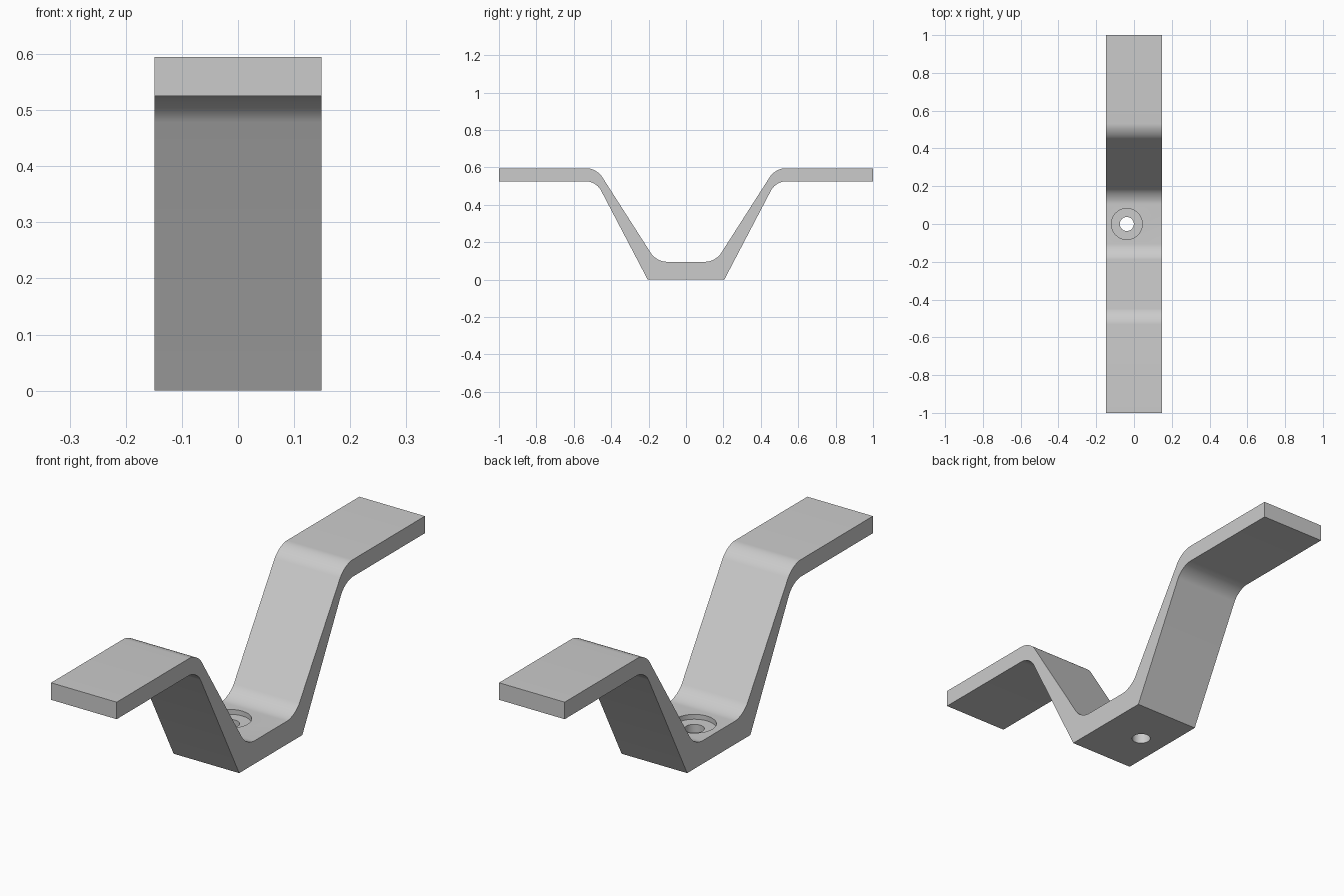
import bpy
import bmesh
import math

cube = bpy.data.objects.get("Cube")
if cube:
    bpy.data.objects.remove(cube, do_unlink=True)

WIDTH = 0.298
TOP, UNDER, FLOOR = 0.595, 0.525, 0.095
HOLE_X = -0.038

steel = bpy.data.materials.new("plain grey")
steel.use_nodes = True
grey = (0.6, 0.6, 0.6, 1)
steel.diffuse_color = grey
steel.node_tree.nodes["Principled BSDF"].inputs["Base Color"].default_value = grey


def new_object(name, bm):
    mesh = bpy.data.meshes.new(name)
    bmesh.ops.recalc_face_normals(bm, faces=bm.faces)
    bm.to_mesh(mesh)
    bm.free()
    mesh.materials.append(steel)
    ob = bpy.data.objects.new(name, mesh)
    bpy.context.collection.objects.link(ob)
    return ob


def cutter(name, radius, bottom, top):
    bm = bmesh.new()
    bmesh.ops.create_cone(bm, cap_ends=True, segments=64, radius1=radius,
                          radius2=radius, depth=top - bottom)
    bmesh.ops.translate(bm, verts=bm.verts, vec=(HOLE_X, 0, (top + bottom) / 2))
    ob = new_object(name, bm)
    ob.hide_render = True
    return ob


# Bent strap: half profile mirrored in y, then extruded across the width
half = [(0.205, 0), (0.48, UNDER), (1, UNDER), (1, TOP), (0.478, TOP), (0.158, FLOOR)]
profile = half + [(-y, z) for y, z in reversed(half)]
bm = bmesh.new()
face = bm.faces.new([bm.verts.new((-WIDTH / 2, y, z)) for y, z in profile])
side = bmesh.ops.extrude_face_region(bm, geom=[face])["geom"]
bmesh.ops.translate(bm, vec=(WIDTH, 0, 0),
                    verts=[g for g in side if isinstance(g, bmesh.types.BMVert)])
bmesh.ops.recalc_face_normals(bm, faces=bm.faces)

# Round the bends, keeping the bottom and end edges sharp
bends = [e for e in bm.edges
         if abs(e.verts[0].co.x - e.verts[1].co.x) > 0.1
         and 0.01 < e.verts[0].co.z and abs(e.verts[0].co.y) < 0.9]
bmesh.ops.bevel(bm, geom=bends, offset=0.053, offset_type='OFFSET',
                segments=10, profile=0.5, affect='EDGES')
bracket = new_object("bracket", bm)

# Counterbored screw hole
cutters = [cutter("screw_hole_cutter", 0.037, -0.1, 0.2),
           cutter("counterbore_cutter", 0.082, FLOOR - 0.02, 0.2)]
for c in cutters:
    mod = bracket.modifiers.new(c.name, 'BOOLEAN')
    mod.operation = 'DIFFERENCE'
    mod.solver = 'EXACT'
    mod.object = c

# Apply the cuts and discard the cutters
bpy.context.view_layer.update()
graph = bpy.context.evaluated_depsgraph_get()
result = bpy.data.meshes.new_from_object(bracket.evaluated_get(graph))
bracket.modifiers.clear()
bracket.data = result
for c in cutters:
    bpy.data.objects.remove(c, do_unlink=True)

bpy.ops.object.select_all(action='DESELECT')
bracket.select_set(True)
bpy.context.view_layer.objects.active = bracket
bpy.ops.object.shade_smooth_by_angle(angle=math.radians(30))
